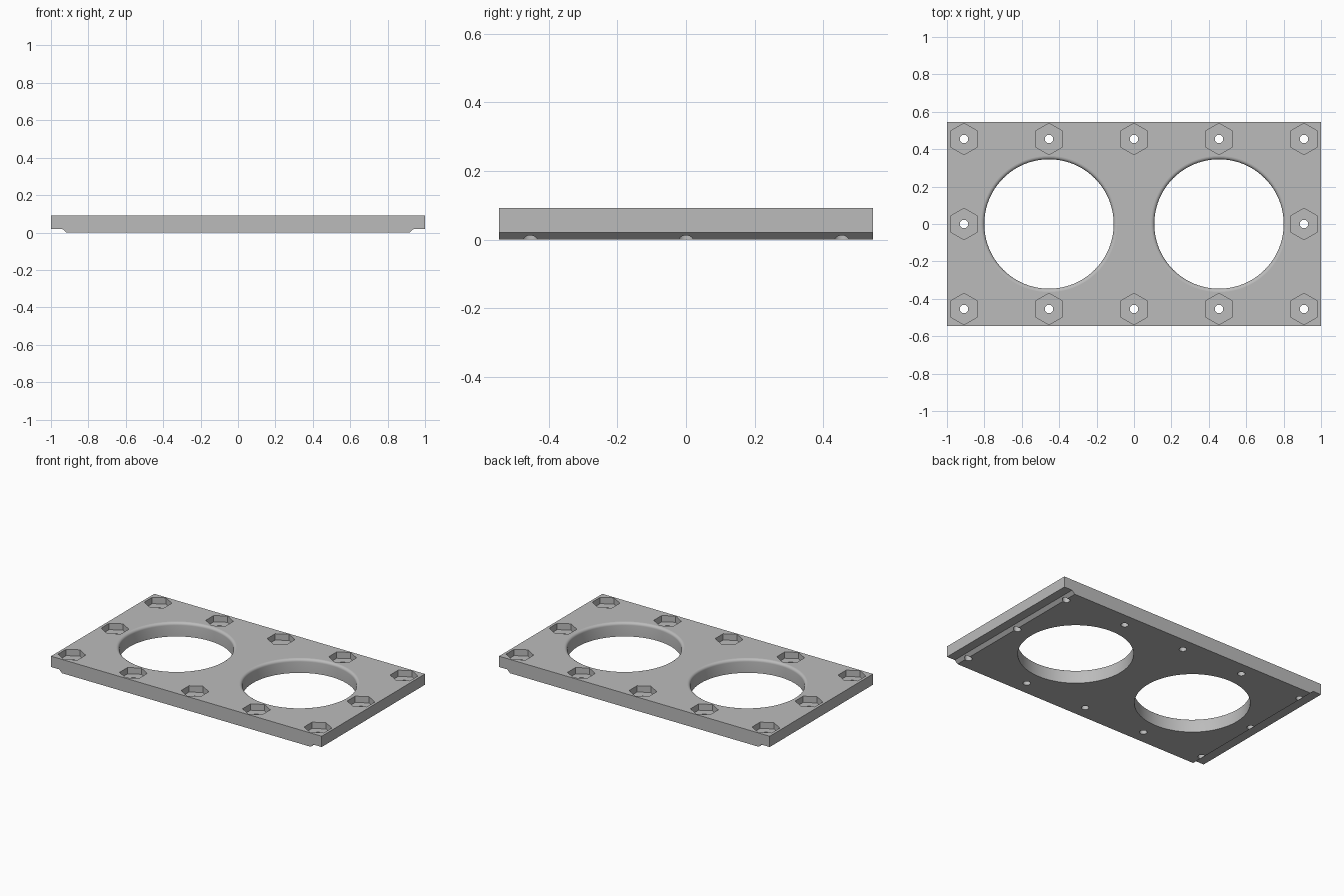
import bpy, bmesh, math

if "Cube" in bpy.data.objects:
    bpy.data.objects.remove(bpy.data.objects["Cube"], do_unlink=True)

HALF_Y, TOP = 0.545, 0.092
STEP = 0.02          # height of the side rebates
PITCH = 0.4545       # spacing of bolts and bores
BORE, FILLET = 0.346, 0.018
BOLT, NUT, NUT_FLOOR = 0.0227, 0.084, 0.05

grey = bpy.data.materials.new("grey plastic")
grey.use_nodes = True
colour = (0.5, 0.5, 0.5, 1)
grey.diffuse_color = colour
grey.node_tree.nodes["Principled BSDF"].inputs["Base Color"].default_value = colour


def make_object(name, bm):
    bmesh.ops.recalc_face_normals(bm, faces=bm.faces)
    mesh = bpy.data.meshes.new(name)
    bm.to_mesh(mesh)
    bm.free()
    mesh.materials.append(grey)
    obj = bpy.data.objects.new(name, mesh)
    bpy.context.collection.objects.link(obj)
    return obj


def add_turned(bm, cx, cy, profile, sides, smooth):
    """Closed solid turned about a vertical axis; profile is (radius, z)."""
    rings = []
    for r, z in profile:
        angles = [2 * math.pi * i / sides + math.pi / 2 for i in range(sides)]
        rings.append([bm.verts.new((cx + r * math.cos(a), cy + r * math.sin(a), z)) for a in angles])
    for low, high in zip(rings, rings[1:]):
        for i in range(sides):
            j = (i + 1) % sides
            bm.faces.new((low[i], low[j], high[j], high[i])).smooth = smooth
    bm.faces.new(rings[0][::-1])
    bm.faces.new(rings[-1])


def cut(target, name, solids):
    """Subtract a set of turned solids from the target."""
    bm = bmesh.new()
    for s in solids:
        add_turned(bm, *s)
    cutter = make_object(name, bm)
    mod = target.modifiers.new(name, "BOOLEAN")
    mod.operation = "DIFFERENCE"
    mod.solver = "EXACT"
    mod.object = cutter
    bpy.context.view_layer.update()
    graph = bpy.context.evaluated_depsgraph_get()
    mesh = bpy.data.meshes.new_from_object(target.evaluated_get(graph))
    target.modifiers.clear()
    target.data = mesh
    bpy.data.objects.remove(cutter, do_unlink=True)


# Plate with chamfered rebates along both short sides
half = [(0.918, 0), (0.94, STEP), (1, STEP), (1, TOP)]
outline = half + [(-x, z) for x, z in reversed(half)]
bm = bmesh.new()
front = bm.faces.new([bm.verts.new((x, -HALF_Y, z)) for x, z in outline])
swept = bmesh.ops.extrude_face_region(bm, geom=[front])["geom"]
bmesh.ops.translate(bm, vec=(0, 2 * HALF_Y, 0),
                    verts=[v for v in swept if isinstance(v, bmesh.types.BMVert)])
plate = make_object("mounting_plate", bm)

# Two large bores with a rounded upper rim
rim = [(BORE, -0.1)]
for k in range(7):
    a = k / 6 * math.pi / 2
    rim.append((BORE + FILLET * (1 - math.cos(a)), TOP - FILLET * (1 - math.sin(a))))
rim.append((BORE + FILLET, 0.2))
cut(plate, "bore_cutter", [(s * PITCH, 0, rim, 96, True) for s in (-1, 1)])

# Bolt positions around the border
bolts = [(i * PITCH, j * PITCH) for i in range(-2, 3) for j in (-1, 0, 1)
         if j != 0 or abs(i) == 2]

# Hexagonal nut pockets, then the through holes
cut(plate, "nut_cutter", [(x, y, [(NUT, NUT_FLOOR), (NUT, 0.2)], 6, False) for x, y in bolts])
cut(plate, "bolt_cutter", [(x, y, [(BOLT, -0.1), (BOLT, 0.2)], 32, True) for x, y in bolts])
